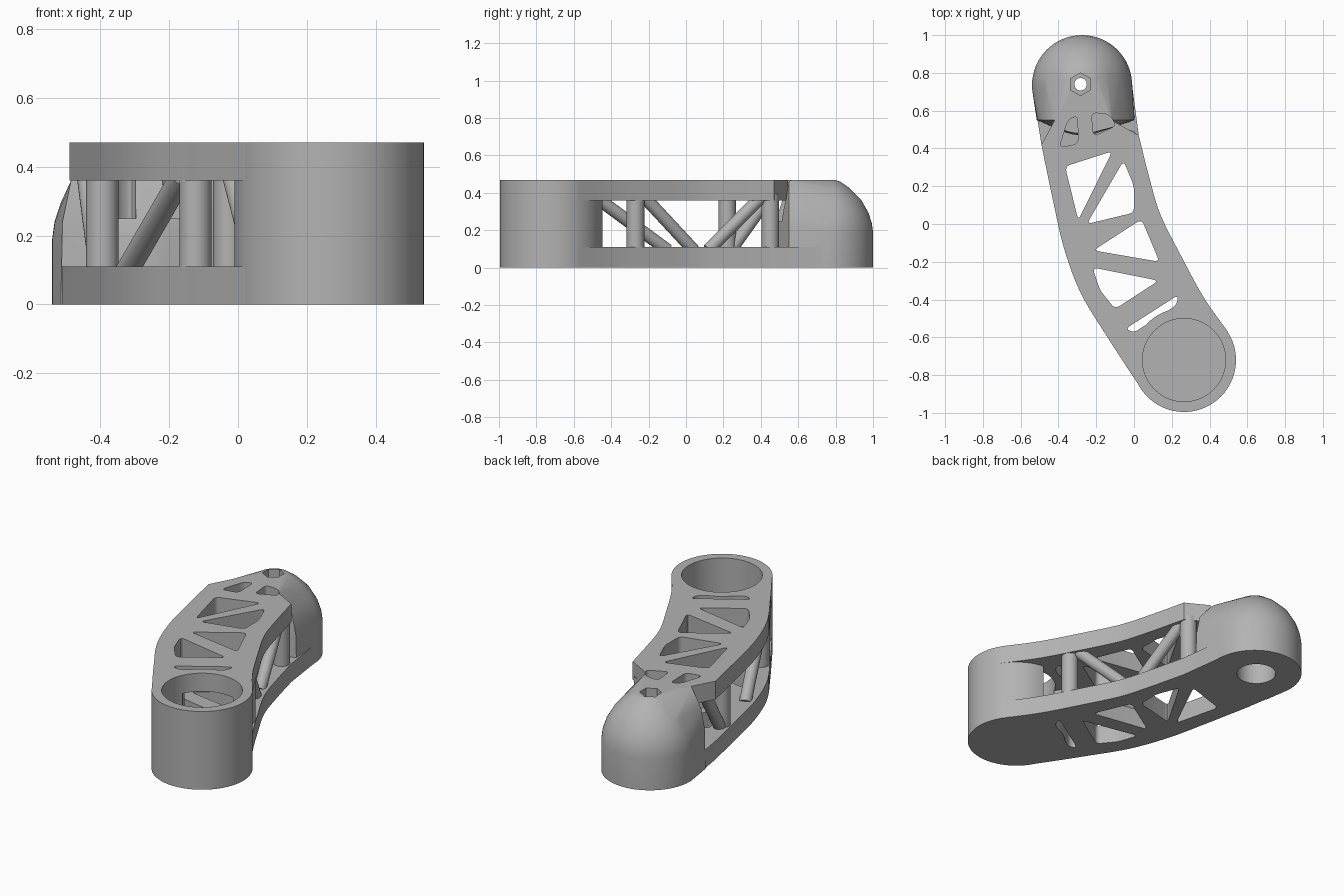
import bpy, bmesh, math
from mathutils import Vector

if "Cube" in bpy.data.objects:
    bpy.data.objects.remove(bpy.data.objects["Cube"], do_unlink=True)

H, LOW, HIGH = 0.47, 0.11, 0.36          # total height, window bottom and top
CUP, PIVOT = (0.265, -0.72), (-0.275, 0.735)

grey = bpy.data.materials.new("plain grey")
grey.use_nodes = True
grey.diffuse_color = (0.45, 0.45, 0.45, 1)
grey.node_tree.nodes["Principled BSDF"].inputs["Base Color"].default_value = (0.45, 0.45, 0.45, 1)


def add(name, bm):
    bmesh.ops.recalc_face_normals(bm, faces=bm.faces)
    mesh = bpy.data.meshes.new(name)
    bm.to_mesh(mesh)
    bm.free()
    mesh.materials.append(grey)
    obj = bpy.data.objects.new(name, mesh)
    bpy.context.collection.objects.link(obj)
    return obj


def prism(name, points, z0, z1):
    bm = bmesh.new()
    face = bm.faces.new([bm.verts.new((x, y, z0)) for x, y in points])
    top = bmesh.ops.extrude_face_region(bm, geom=[face])["geom"]
    verts = [v for v in top if isinstance(v, bmesh.types.BMVert)]
    bmesh.ops.translate(bm, verts=verts, vec=(0, 0, z1 - z0))
    return add(name, bm)


def circle(centre, r, n=96):
    return [(centre[0] + r * math.cos(math.tau * i / n),
             centre[1] + r * math.sin(math.tau * i / n)) for i in range(n)]


def rod(name, a, b, r):
    a, b = Vector(a), Vector(b)
    bm = bmesh.new()
    bmesh.ops.create_cone(bm, cap_ends=True, segments=24, radius1=r, radius2=r, depth=(b - a).length)
    bm.transform((b - a).to_track_quat("Z", "Y").to_matrix().to_4x4())
    bmesh.ops.translate(bm, verts=bm.verts, vec=(a + b) / 2)
    return add(name, bm)


def spline(points, steps=6):
    """Smooth open curve through the points."""
    p = [Vector(q) for q in points]
    p = [2 * p[0] - p[1]] + p + [2 * p[-1] - p[-2]]
    out = []
    for a, b, c, d in zip(p, p[1:], p[2:], p[3:]):
        for i in range(steps):
            t = i / steps
            out.append(0.5 * (2 * b + (c - a) * t + (2 * a - 5 * b + 4 * c - d) * t * t
                              + (3 * b - a - 3 * c + d) * t ** 3))
    return out + [p[-2]]


def rounded(points, r=0.03):
    """Polygon with its corners rounded."""
    p, out = [Vector(q) for q in points], []
    for i, c in enumerate(p):
        ends = []
        for n in (p[i - 1], p[(i + 1) % len(p)]):
            ends.append(c + (n - c).normalized() * min(r, (n - c).length * 0.45))
        for k in range(6):
            t = k / 5
            out.append((1 - t) ** 2 * ends[0] + 2 * t * (1 - t) * c + t * t * ends[1])
    return out


def cut(obj, cutters):
    for c in cutters:
        mod = obj.modifiers.new("cut", "BOOLEAN")
        mod.operation, mod.solver, mod.object = "DIFFERENCE", "EXACT", c
    deps = bpy.context.evaluated_depsgraph_get()
    mesh = bpy.data.meshes.new_from_object(obj.evaluated_get(deps))
    obj.modifiers.clear()
    obj.data = mesh


# Edges of the curved arm, from the cup to the pivot end
left = [(0.03, -0.86), (-0.03, -0.77), (-0.14, -0.6), (-0.28, -0.37), (-0.37, -0.13),
        (-0.43, 0.13), (-0.49, 0.42)]
right = [(0.5, -0.575), (0.37, -0.39), (0.25, -0.17), (0.14, 0.05), (0.08, 0.25), (0.025, 0.47)]
left_edge, right_edge = spline(left), spline(right)
cup_end = [Vector(CUP)]
lower = left_edge + [Vector((-0.54, 0.735)), Vector((-0.01, 0.735))] + right_edge[::-1] + cup_end
upper = (left_edge + [Vector(q) for q in ((-0.42, 0.55), (-0.33, 0.7), (-0.22, 0.7), (-0.12, 0.55))]
         + right_edge[::-1] + cup_end)

# Triangular openings that run through both plates
openings = [
    [(-0.365, 0.305), (-0.115, 0.385), (-0.295, 0.02)],
    [(-0.055, 0.335), (0.0, 0.2), (0.0, 0.06), (-0.25, 0.0)],
    [(-0.215, -0.14), (0.04, 0.025), (0.135, -0.2)],
    [(-0.22, -0.23), (0.13, -0.3), (-0.1, -0.45), (-0.18, -0.35)],
    [(-0.045, -0.555), (0.235, -0.375), (0.225, -0.43), (0.13, -0.49), (0.0, -0.575)],
]
neck_openings = [
    [(-0.395, 0.405), (-0.35, 0.55), (-0.3, 0.575), (-0.295, 0.425)],
    [(-0.215, 0.465), (-0.095, 0.52), (-0.13, 0.58), (-0.225, 0.59)],
]
holes = [prism("opening_cutter", rounded(p), -0.1, 0.6) for p in openings]
neck_holes = [prism("neck_cutter", rounded(p), 0.25, 0.6) for p in neck_openings]
bore = prism("cup_cutter", circle(CUP, 0.22), 0.05, 0.6)
SCREW = (-0.283, 0.74)
screw = [prism("counterbore_cutter", circle(SCREW, 0.11, 48), -0.1, 0.28),
         prism("screw_cutter", circle(SCREW, 0.033, 32), 0.2, 0.6),
         prism("nut_cutter", [(SCREW[0] + 0.06 * math.sin(math.tau * i / 6),
                               SCREW[1] + 0.06 * math.cos(math.tau * i / 6)) for i in range(6)], 0.4, 0.6)]

# Plates
lower_plate = prism("lower_plate", lower, 0, LOW)
cut(lower_plate, holes + [bore, screw[0]])
upper_plate = prism("upper_plate", upper, HIGH, H)
cut(upper_plate, holes + neck_holes + [bore] + screw[1:])

# Cup, open towards the arm between the plates
cup = prism("cup", circle(CUP, 0.275), 0, H)
along = Vector((-0.42, 0.91)).normalized()
side = Vector((along.y, -along.x))
mid = Vector(CUP)
mouth = prism("mouth_cutter", [mid - side * 0.14, mid + side * 0.14,
                               mid + side * 0.14 + along * 0.4, mid - side * 0.14 + along * 0.4], LOW, HIGH)
cut(cup, [bore, mouth])

# Domed pivot end blended into the neck section
bm = bmesh.new()
for r, z in ((0.265, 0), (0.265, 0.19), (0.258, 0.24), (0.24, 0.295), (0.2, 0.365),
             (0.14, 0.425), (0.09, 0.46), (0.06, H)):
    for x, y in circle(PIVOT, r, 64):
        bm.verts.new((x, y, z))
for x0, x1, z in ((-0.515, 0.005, 0), (-0.51, 0.0, 0.24), (-0.485, -0.025, HIGH), (-0.42, -0.12, H)):
    for x in (x0, x1):
        bm.verts.new((x, 0.55, z))
hull = bmesh.ops.convex_hull(bm, input=bm.verts)
bmesh.ops.delete(bm, geom=[v for v in bm.verts if not v.link_faces], context="VERTS")
pivot_end = add("pivot_end", bm)
cut(pivot_end, neck_holes + screw)

for c in holes + neck_holes + screw + [bore, mouth]:
    bpy.data.objects.remove(c, do_unlink=True)


# Side trusses: round posts and diagonal braces between the plates
def on_edge(edge, y, inset):
    for a, b in zip(edge, edge[1:]):
        if a.y <= y <= b.y:
            p = a.lerp(b, (y - a.y) / (b.y - a.y))
            return p.x + inset, y
    return edge[-1].x + inset, y


trusses = {
    "left": (left_edge, 0.055, [-0.54, 0.22], [(-0.1, -0.48), (0.24, 0.44)]),
    "right": (right_edge, -0.055, [-0.27, 0.45], [(0.04, -0.22), (0.12, 0.4)]),
}
rods = []
for label, (edge, inset, posts, braces) in trusses.items():
    for y in posts:
        p = on_edge(edge, y, inset)
        rods.append(rod(label + "_post", (*p, LOW - 0.03), (*p, HIGH + 0.03), 0.047))
    for y0, y1 in braces:
        rods.append(rod(label + "_brace", (*on_edge(edge, y0, inset), LOW - 0.015),
                        (*on_edge(edge, y1, inset), HIGH + 0.015), 0.034))

# Smooth rounds, crisp edges
bpy.ops.object.select_all(action="DESELECT")
for obj in [lower_plate, upper_plate, cup, pivot_end] + rods:
    obj.select_set(True)
    bpy.context.view_layer.objects.active = obj
bpy.ops.object.shade_smooth_by_angle(angle=math.radians(30))
